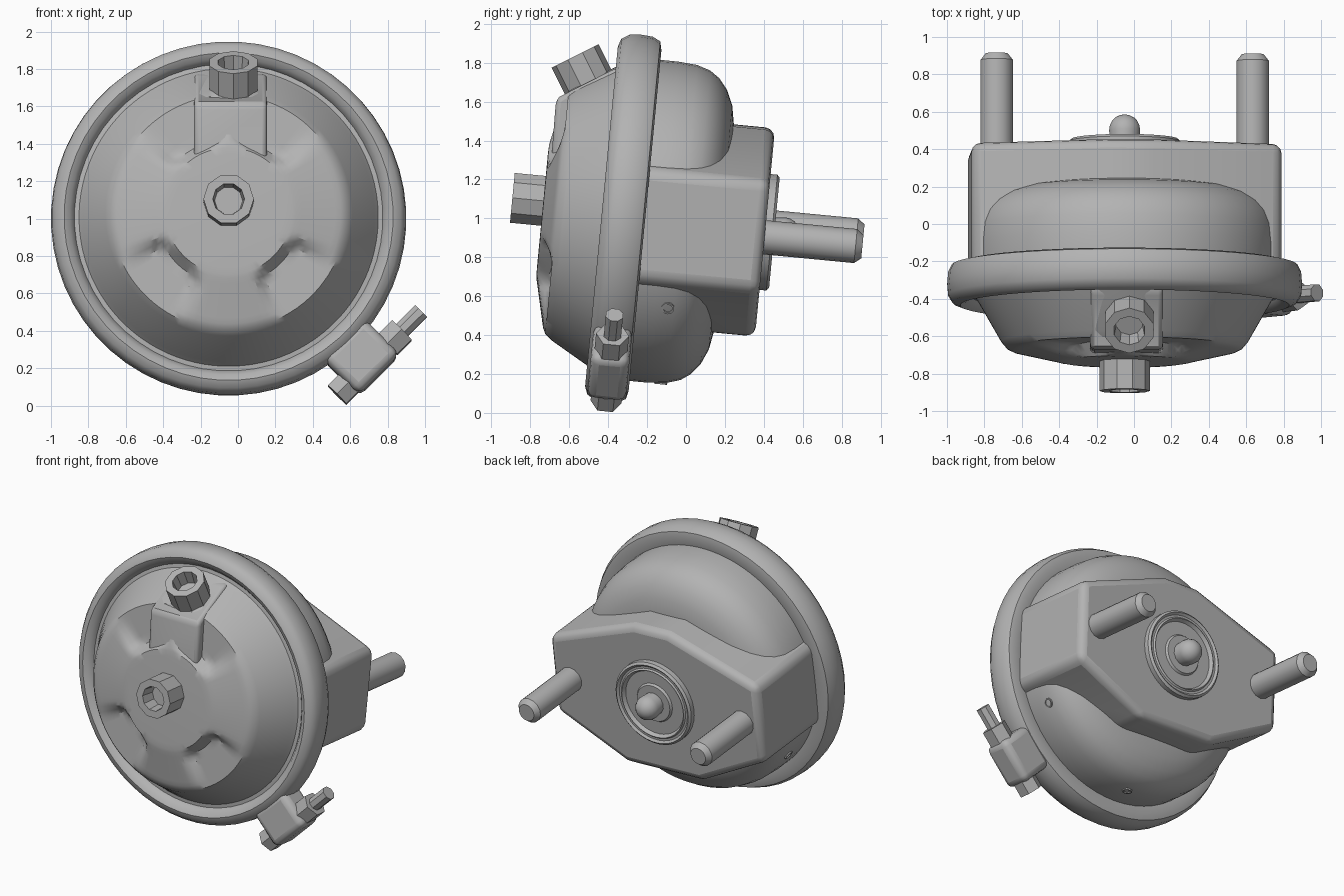
import bpy
import bmesh
from math import radians, sin, cos, pi, atan2
from mathutils import Matrix, Vector

if "Cube" in bpy.data.objects:
    bpy.data.objects.remove(bpy.data.objects["Cube"], do_unlink=True)

GREY = (0.45, 0.45, 0.45, 1)
metal = bpy.data.materials.new("grey_metal")
metal.use_nodes = True
metal.diffuse_color = GREY
metal.node_tree.nodes["Principled BSDF"].inputs["Base Color"].default_value = GREY

# the whole unit leans slightly: local +y is the main axis, pointing to the back
BODY = Matrix.Translation((-0.05, -0.32, 1.0)) @ Matrix.Rotation(radians(-5.5), 4, 'X')
ROLL = Matrix.Rotation(radians(2.3), 4, 'Y')


def finish(name, bm, place, bevel=0, angle=32):
    bmesh.ops.remove_doubles(bm, verts=bm.verts, dist=1e-5)
    bmesh.ops.recalc_face_normals(bm, faces=bm.faces)
    mesh = bpy.data.meshes.new(name)
    bm.to_mesh(mesh)
    bm.free()
    mesh.transform(BODY @ place)
    mesh.materials.append(metal)
    obj = bpy.data.objects.new(name, mesh)
    bpy.context.collection.objects.link(obj)
    if bevel:
        mod = obj.modifiers.new("rounding", 'BEVEL')
        mod.width = bevel
        mod.segments = 3
        mod.angle_limit = radians(25)
    bpy.ops.object.select_all(action='DESELECT')
    obj.select_set(True)
    bpy.context.view_layer.objects.active = obj
    bpy.ops.object.shade_smooth_by_angle(angle=radians(angle))
    return obj


def aim(origin, direction):
    """Placement whose y axis follows the given direction."""
    turn = Vector((0, 1, 0)).rotation_difference(Vector(direction))
    return Matrix.Translation(origin) @ turn.to_matrix().to_4x4()


def lathe(name, profile, sides, place=Matrix(), shape=None, closed=False, angle=32):
    """Turn (radius, depth) points about the y axis."""
    bm = bmesh.new()
    rings = []
    for r, v in profile:
        ring = []
        for i in range(sides):
            a = 2 * pi * (i + 0.5) / sides
            ring.append(bm.verts.new((r * cos(a), shape(r, v, a) if shape else v, r * sin(a))))
        rings.append(ring)
    pairs = list(zip(rings, rings[1:]))
    if closed:
        pairs.append((rings[-1], rings[0]))
    for low, high in pairs:
        for i in range(sides):
            j = (i + 1) % sides
            bm.faces.new((low[i], low[j], high[j], high[i]))
    bmesh.ops.dissolve_degenerate(bm, edges=bm.edges, dist=1e-6)
    return finish(name, bm, place, angle=angle)


def prism(name, outline, axis, start, end, place=Matrix(), bevel=0):
    """Extrude a 2D outline along x or y."""
    bm = bmesh.new()
    def point(p, d):
        return (d, p[0], p[1]) if axis == 'x' else (p[0], d, p[1])
    a = [bm.verts.new(point(p, start)) for p in outline]
    b = [bm.verts.new(point(p, end)) for p in outline]
    bm.faces.new(a)
    bm.faces.new(b)
    for i in range(len(a)):
        j = (i + 1) % len(a)
        bm.faces.new((a[i], a[j], b[j], b[i]))
    return finish(name, bm, place, bevel, angle=40)


def clamp(t):
    return max(0.0, min(1.0, t))


# front cover with pockets pressed into its face
def pockets(r, v, a):
    if r > 0.62:
        return v
    weight = 0
    for deg in (62, 118, 225, 315):
        off = a - radians(deg)
        off = abs(atan2(sin(off), cos(off)))
        side = clamp((radians(25) - off) / radians(8))
        weight = max(weight, side * clamp((r * cos(off) - 0.34) / 0.05))
    return v + (max(v, -0.345) - v) * weight


face = [(0, -0.42), (0.3, -0.42), (0.34, -0.418)]
face += [(0.36 + 0.03 * i, -0.415 + 0.007 * i) for i in range(9)]
cover = face + [(0.63, -0.345), (0.66, -0.31), (0.78, -0.10), (0.8, -0.07), (0.87, -0.06)]
lathe("front_cover", cover, 96, shape=pockets)

# clamp ring around the joint
lathe("clamp_ring", [(0.82, -0.06), (0.85, -0.1), (0.88, -0.115), (0.92, -0.1), (0.945, -0.06),
                     (0.95, 0), (0.945, 0.06), (0.925, 0.1), (0.88, 0.11), (0.82, 0.1)],
      56, closed=True, angle=45)

# rear bowl
lathe("rear_bowl", [(0.82, 0), (0.83, 0.1), (0.83, 0.2), (0.822, 0.3), (0.8, 0.37), (0.765, 0.42),
                    (0.71, 0.465), (0.63, 0.5), (0.52, 0.52), (0, 0.53)], 64)

# mounting block on the back of the bowl
half = [(0.14, 0.53), (0.83, 0.29), (0.83, -0.27), (0.3, -0.53)]
block = half + [(-x, z) for x, z in reversed(half)]
prism("mounting_block", block, 'y', 0.02, 0.73, ROLL, bevel=0.05)

# mounting studs
for side, label in ((1, "left"), (-1, "right")):
    place = ROLL @ Matrix.Translation((side * 0.685, 0, 0))
    lathe("stud_" + label, [(0, 0.6), (0.088, 0.6), (0.088, 1.2), (0.06, 1.235), (0, 1.235)], 14, place)

# seal plate and push rod tip
lathe("rear_seal", [(0.3, 0.7), (0.3, 0.765), (0.285, 0.778), (0.27, 0.765), (0.255, 0.765),
                    (0.245, 0.775), (0.23, 0.75), (0.14, 0.75), (0.13, 0.765), (0, 0.765)], 40)
tip = [(0.085 * cos(a), 0.825 + 0.085 * sin(a)) for a in (i * pi / 10 for i in range(6))]
lathe("push_rod_tip", [(0.075, 0.72)] + tip, 14)


# threaded ports
def port(name, origin, direction, length):
    lathe(name, [(0.135, 0), (0.135, length), (0.085, length), (0.075, length - 0.1),
                 (0, length - 0.1)], 10, aim(origin, direction), angle=25)


port("front_port", (0, -0.38, 0.05), (0, -1, 0), 0.2)
lean = Vector((0, -0.53, 0.848))
port("top_port", Vector((0.025, -0.329, 0.807)) - lean * 0.23, lean, 0.23)

# sloped boss under the top port
prism("port_boss", [(-0.4, 0.28), (-0.405, 0.57), (-0.39, 0.59), (-0.115, 0.765), (0, 0.775), (0, 0.28)],
      'x', -0.185, 0.205, bevel=0.025)

# clamp lug: y runs along the bolt, x outward from the ring
along = Vector((1, 0, 1)).normalized()
out = Vector((1, 0, -1)).normalized()
LUG = Matrix((out, along, out.cross(along))).transposed().to_4x4()
prism("clamp_lug", [(-0.18, -0.1), (0.13, -0.1), (0.13, 0.1), (-0.18, 0.1)], 'x', 0.89, 1.165, LUG, bevel=0.045)


def bolt_part(name, radius, start, end, sides):
    lathe(name, [(0, start), (radius, start), (radius, end), (0, end)], sides,
          LUG @ Matrix.Translation((1.08, 0, 0)))


bolt_part("bolt_head", 0.08, -0.26, -0.17, 6)
bolt_part("bolt_nut", 0.085, 0.12, 0.23, 6)
bolt_part("bolt_shaft", 0.048, -0.1, 0.375, 8)

# small drain holes around the bowl
for number, deg in enumerate((-32, -90, -148)):
    way = Vector((cos(radians(deg)), 0, sin(radians(deg))))
    lathe("drain_rim_%d" % (number + 1), [(0.034, -0.02), (0.034, 0.005), (0.024, 0.005), (0.024, -0.02)],
          10, aim(way * 0.826 + Vector((0, 0.27, 0)), way), closed=True)
